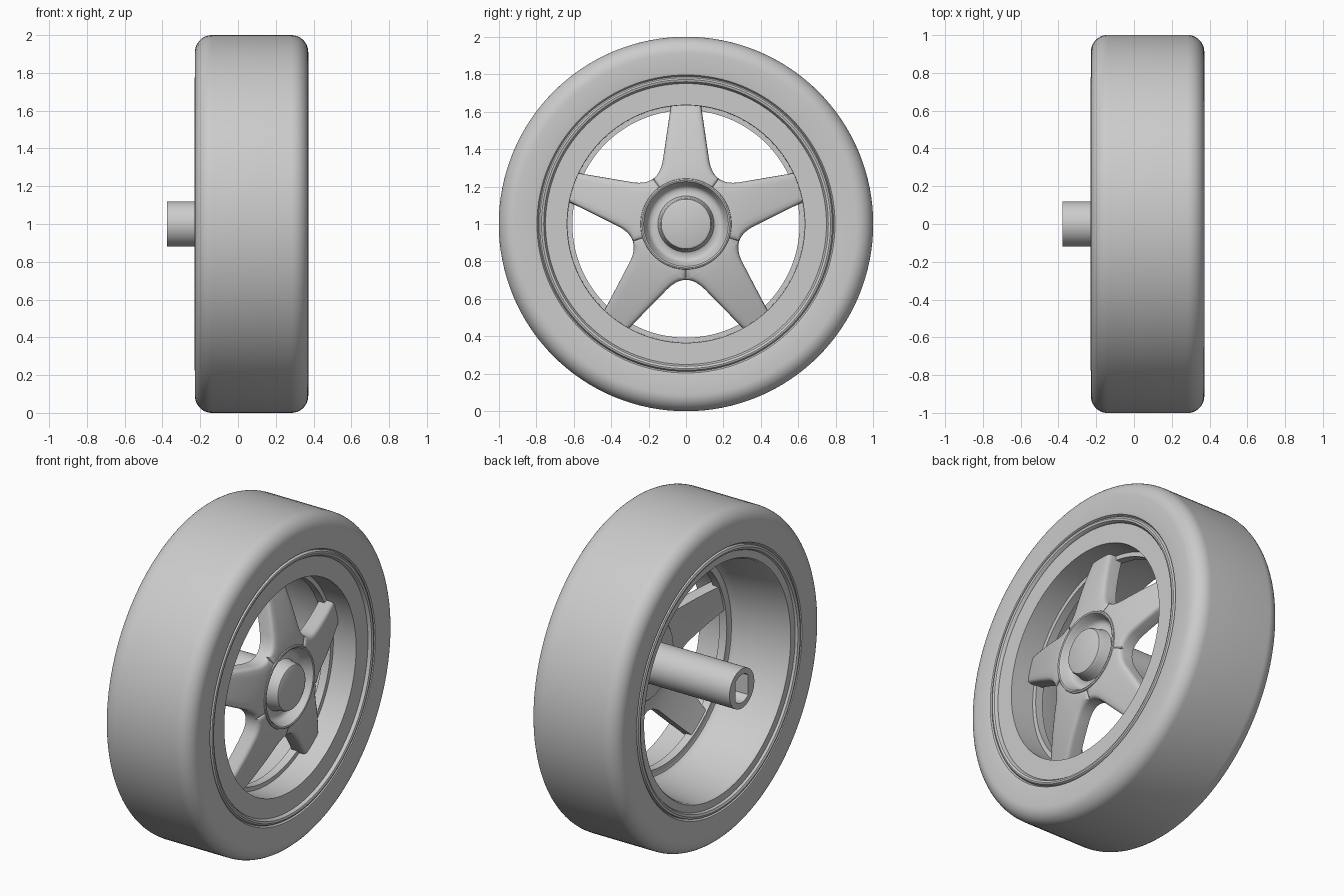
import bpy, bmesh
from math import sin, cos, pi, radians, tan
from mathutils import Vector, Matrix

if "Cube" in bpy.data.objects:
    bpy.data.objects.remove(bpy.data.objects["Cube"])


def finish(name, bm, angle=35):
    bmesh.ops.remove_doubles(bm, verts=bm.verts, dist=1e-5)
    bmesh.ops.recalc_face_normals(bm, faces=bm.faces)
    mesh = bpy.data.meshes.new(name)
    bm.to_mesh(mesh)
    bm.free()
    ob = bpy.data.objects.new(name, mesh)
    bpy.context.collection.objects.link(ob)
    ob.location.z = 1.0
    bpy.ops.object.select_all(action='DESELECT')
    ob.select_set(True)
    bpy.context.view_layer.objects.active = ob
    bpy.ops.object.shade_smooth_by_angle(angle=radians(angle))
    return ob


def lathe(name, profile, segs=128, closed=True):
    """Spin (x, r[, flat]) points round the x axis; flat limits the width in y."""
    bm = bmesh.new()
    rings = []
    for x, r, *flat in profile:
        lim = flat[0] if flat else 10
        rings.append([bm.verts.new((x, max(-lim, min(lim, r * sin(2 * pi * i / segs))),
                                    r * cos(2 * pi * i / segs))) for i in range(segs)])
    pairs = list(zip(rings, rings[1:]))
    if closed:
        pairs.append((rings[-1], rings[0]))
    for a, b in pairs:
        for i in range(segs):
            j = (i + 1) % segs
            bm.faces.new((a[i], a[j], b[j], b[i]))
    return finish(name, bm)


def arc(cx, cr, rad, a0, a1, n=10):
    return [(cx + rad * cos(radians(a0 + (a1 - a0) * i / n)),
             cr + rad * sin(radians(a0 + (a1 - a0) * i / n))) for i in range(n + 1)]


# Tyre with rounded shoulders
L, R = -0.228, 0.372
lathe("tyre",
      [(R - 0.03, 0.77), (R - 0.015, 0.79), (R - 0.003, 0.796), (R, 0.81)]
      + arc(R - 0.09, 0.91, 0.09, 0, 90)
      + arc(L + 0.09, 0.91, 0.09, 90, 180)
      + [(L, 0.81), (L + 0.003, 0.796), (L + 0.015, 0.79), (L + 0.03, 0.77)])

# Rim: rounded lips, front band, recessed flange and deep rear barrel
lathe("rim",
      [(0.33, 0.79), (0.36, 0.788), (0.371, 0.781), (0.374, 0.772), (0.37, 0.76),
       (0.355, 0.75), (0.352, 0.75), (0.352, 0.635), (0.2, 0.633), (0.2, 0.607),
       (0.15, 0.607), (0.15, 0.63), (0.145, 0.645), (0.13, 0.656), (0.1, 0.662),
       (-0.2, 0.698), (-0.212, 0.706), (-0.212, 0.75), (-0.225, 0.757),
       (-0.231, 0.77), (-0.226, 0.783), (-0.19, 0.79)])

# Hub with raised ring, annular recess and centre cap
lathe("hub",
      [(0.25, 0), (0.25, 0.235), (0.26, 0.245), (0.34, 0.245), (0.35, 0.241), (0.353, 0.234),
       (0.35, 0.226), (0.335, 0.217), (0.3, 0.205), (0.288, 0.193), (0.285, 0.18),
       (0.285, 0.16), (0.29, 0.15), (0.305, 0.144), (0.35, 0.138), (0.362, 0.132),
       (0.367, 0.12), (0.367, 0)], segs=96, closed=False)

# Axle tube with flat-sided socket
lathe("axle_tube",
      [(0.27, 0), (0.27, 0.12), (-0.377, 0.12), (-0.377, 0.085, 0.06),
       (-0.1, 0.085, 0.06), (-0.1, 0)], segs=96, closed=False)

# Five dished spokes: outline of one half sector, from valley to tip
v = Vector((sin(pi / 5), cos(pi / 5)))
p2, ctrl, tip = Vector((0.123, 0.345)), v * 0.246, Vector((0.08, 0.637))
p0 = 2 * v.dot(p2) * v - p2
edge = []
for k in range(8):
    t = 0.5 + 0.5 * k / 7
    edge.append((1 - t) ** 2 * p0 + 2 * t * (1 - t) * ctrl + t * t * p2)
edge += [p2.lerp(tip, k / 8) for k in range(1, 9)]

side = [(1, 0.026), (0.975, 0.013), (0.92, 0.005), (0.83, 0.001), (0.6, 0), (0.3, 0)]
cols = [(-u, d) for u, d in side] + [(0, 0)] + side[::-1]


def dish(r):
    return 0.346 - 0.105 * (max(0, r - 0.24) / 0.4) ** 1.35


bm = bmesh.new()
for s in range(5):
    rot = Matrix.Rotation(2 * pi * s / 5, 3, 'X')
    rows = [[(0.235 * sin(u * pi / 5), 0.235 * cos(u * pi / 5), 0) for u, d in cols]]
    rows += [[(u * e.x, e.y, d) for u, d in cols] for e in edge]
    grid = [[bm.verts.new(rot @ Vector((dish((y * y + z * z) ** 0.5) - d, y, z)))
             for y, z, d in row] for row in rows]
    for a, b in zip(grid, grid[1:]):
        for i in range(len(cols) - 1):
            bm.faces.new((a[i], a[i + 1], b[i + 1], b[i]))
bmesh.ops.remove_doubles(bm, verts=bm.verts, dist=1e-5)
back = bmesh.ops.extrude_face_region(bm, geom=bm.faces[:], use_keep_orig=True)
for vert in (g for g in back["geom"] if isinstance(g, bmesh.types.BMVert)):
    vert.co.x = dish(vert.co.yz.length) - 0.09
finish("spokes", bm, 40)
